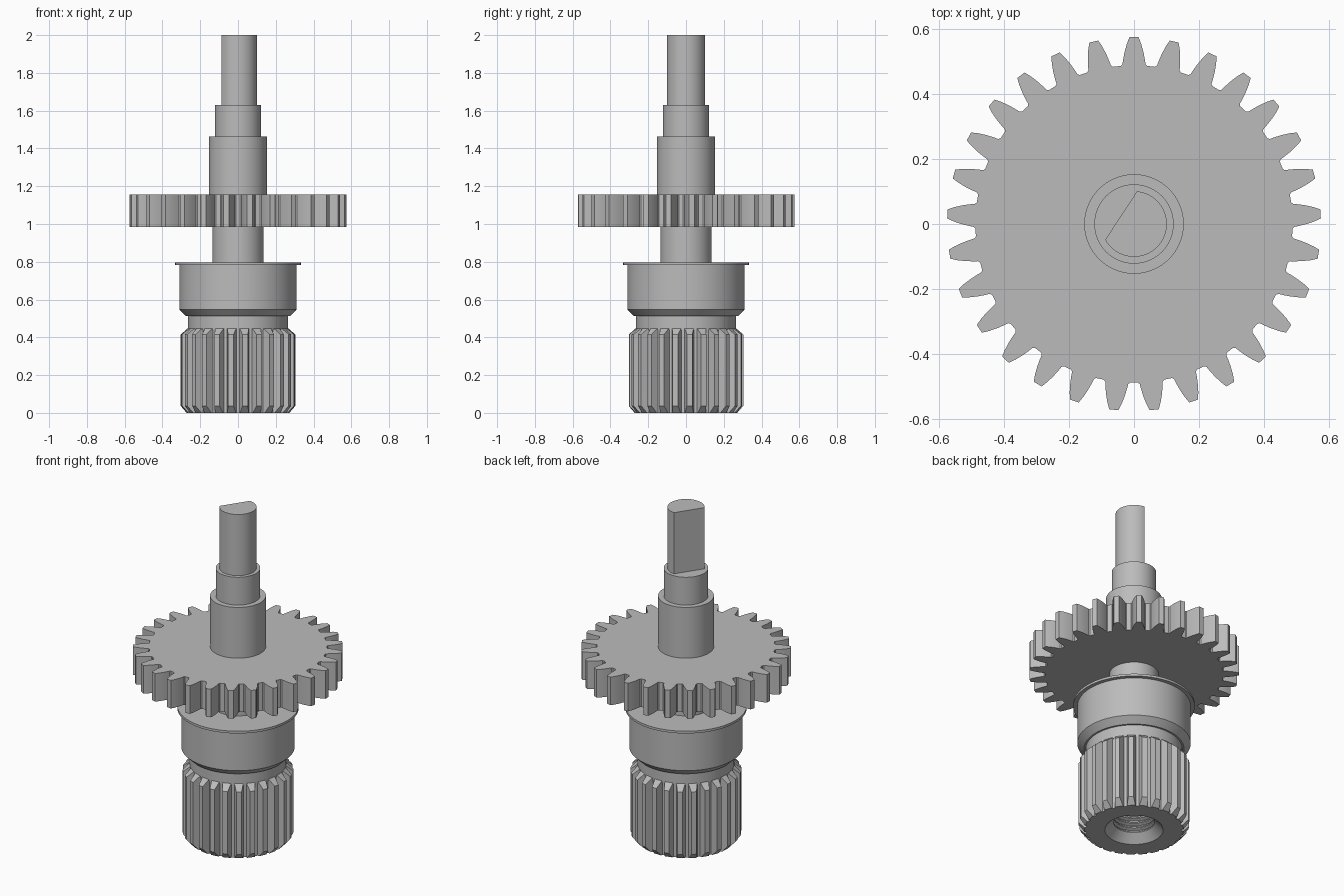
import bpy, bmesh
from math import sin, cos, pi, radians, acos

cube = bpy.data.objects.get("Cube")
if cube:
    bpy.data.objects.remove(cube, do_unlink=True)

steel = bpy.data.materials.new("grey_steel")
steel.use_nodes = True
grey = (0.5, 0.5, 0.5, 1)
steel.diffuse_color = grey
steel.node_tree.nodes["Principled BSDF"].inputs["Base Color"].default_value = grey


def polar(points, z):
    """Turn (radius, angle) pairs into a loop at height z."""
    return [(r * cos(a), r * sin(a), z) for r, a in points]


def loft(name, loops):
    """Skin equal-length loops and cap both ends."""
    bm = bmesh.new()
    rows = [[bm.verts.new(p) for p in loop] for loop in loops]
    n = len(rows[0])
    for low, high in zip(rows, rows[1:]):
        for i in range(n):
            j = (i + 1) % n
            bm.faces.new((low[i], low[j], high[j], high[i]))
    bm.faces.new(rows[0])
    bm.faces.new(rows[-1])
    bmesh.ops.recalc_face_normals(bm, faces=bm.faces)
    mesh = bpy.data.meshes.new(name)
    bm.to_mesh(mesh)
    bm.free()
    mesh.materials.append(steel)
    obj = bpy.data.objects.new(name, mesh)
    bpy.context.collection.objects.link(obj)
    bpy.ops.object.select_all(action='DESELECT')
    obj.select_set(True)
    bpy.context.view_layer.objects.active = obj
    bpy.ops.object.shade_smooth_by_angle(angle=radians(25))
    return obj


def lathe(name, profile, sides=96):
    angles = [2 * pi * i / sides for i in range(sides)]
    return loft(name, [polar([(r, a) for a in angles], z) for r, z in profile])


def toothed(count, start, flank):
    """Repeat a mirrored tooth; flank lists (radius, half angle) from root to tip."""
    points = []
    for i in range(count):
        centre = start + 2 * pi * i / count
        points += [(r, centre - h) for r, h in flank]
        points += [(r, centre + h) for r, h in reversed(flank)]
    return points


# Splined hub with a threaded bore
SPLINES, ROOT, TIP = 25, 0.262, 0.304
ROOT_HALF, TIP_HALF = radians(5.45), radians(2.7)


def spline_outline(tip):
    half = ROOT_HALF + (tip - ROOT) / (TIP - ROOT) * (TIP_HALF - ROOT_HALF)
    return toothed(SPLINES, -pi / 2 + pi / SPLINES, [(ROOT, ROOT_HALF), (tip, half)])


full = spline_outline(TIP)
bore = []
for i in range(10):
    z = 0.34 - i * 0.03
    bore += [(0.13, z), (0.13, z - 0.008), (0.112, z - 0.015), (0.112, z - 0.022)]
bore += [(0.125, 0.035), (0.16, 0)]
loops = [polar([(r, a) for _, a in full], z) for r, z in bore]
for tip, z in ((0.272, 0), (TIP, 0.037), (TIP, 0.415), (0.266, 0.448)):
    loops.append(polar(spline_outline(tip), z))
loft("splined_hub", loops)

# Collar above the splines, with its thin flange
lathe("collar", [(0.265, 0.44), (0.265, 0.512), (0.275, 0.512), (0.311, 0.548),
                 (0.311, 0.783), (0.333, 0.783), (0.333, 0.797), (0.13, 0.797)])

# Shaft through the gear
lathe("lower_shaft", [(0.135, 0.78), (0.135, 1.0)])
lathe("stepped_shaft", [(0.153, 1.14), (0.153, 1.462), (0.122, 1.462), (0.122, 1.63)])

# Shaft end with one flat side
reach = acos(0.0475 / 0.101)
first, sweep = radians(146.7) + reach, 2 * pi - 2 * reach
d_shape = [(0.101, first + sweep * i / 64) for i in range(65)]
loft("flatted_shaft_end", [polar(d_shape, 1.62), polar(d_shape, 2)])

# Spur gear
TEETH = 29
flank = [(0.488, 0.041), (0.493, 0.0355), (0.507, 0.0335), (0.53, 0.029),
         (0.555, 0.022), (0.575, 0.014)]
gear_outline = toothed(TEETH, pi / 2, [(r, w / r) for r, w in flank])
loft("spur_gear", [polar(gear_outline, 0.985), polar(gear_outline, 1.155)])
